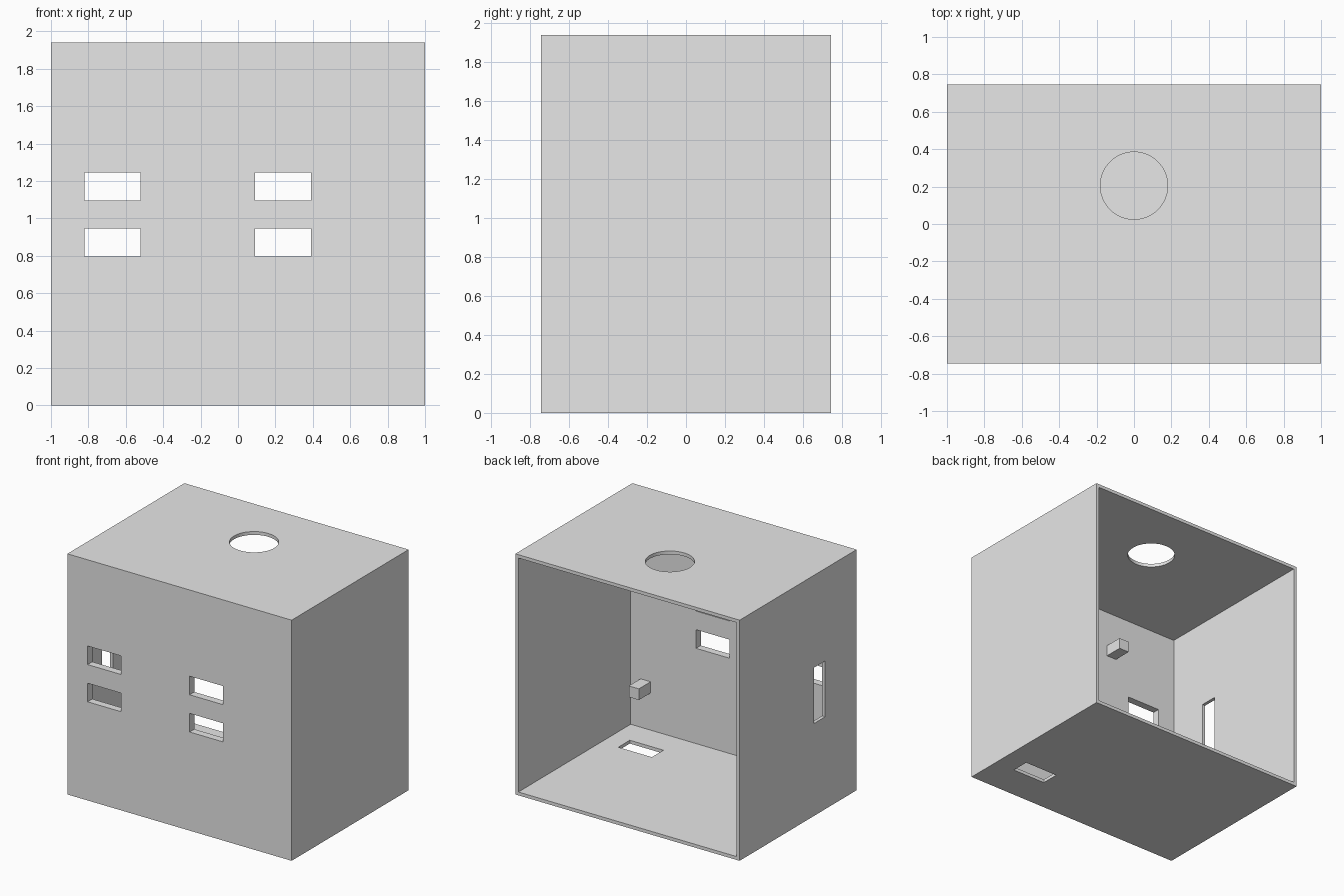
import bpy
import bmesh
from mathutils import Matrix, Vector

cube = bpy.data.objects.get("Cube")
if cube:
    bpy.data.objects.remove(cube, do_unlink=True)

grey = bpy.data.materials.new("light_grey")
grey.use_nodes = True
colour = (0.8, 0.8, 0.8, 1)
grey.diffuse_color = colour
grey.node_tree.nodes["Principled BSDF"].inputs["Base Color"].default_value = colour

WALL, FRONT = 0.027, 0.06      # sheet thickness, thicker front panel
W, D, H = 1.0, 0.745, 1.94     # half width, half depth, height


def finish(name, bm):
    mesh = bpy.data.meshes.new(name)
    bm.to_mesh(mesh)
    bm.free()
    mesh.materials.append(grey)
    obj = bpy.data.objects.new(name, mesh)
    bpy.context.collection.objects.link(obj)
    return obj


def box(name, low, high):
    low, high = Vector(low), Vector(high)
    bm = bmesh.new()
    place = Matrix.Translation((low + high) / 2) @ Matrix.Diagonal((*(high - low), 1))
    bmesh.ops.create_cube(bm, size=1, matrix=place)
    return finish(name, bm)


def cylinder(name, centre, radius, depth):
    bm = bmesh.new()
    bmesh.ops.create_cone(bm, cap_ends=True, segments=64, radius1=radius, radius2=radius,
                          depth=depth, matrix=Matrix.Translation(centre))
    return finish(name, bm)


def cut(target, cutter):
    cutter.hide_render = True
    mod = target.modifiers.new("cut", "BOOLEAN")
    mod.operation = "DIFFERENCE"
    mod.solver = "EXACT"
    mod.object = cutter
    bpy.context.view_layer.objects.active = target
    bpy.ops.object.modifier_apply(modifier=mod.name)
    bpy.data.objects.remove(cutter, do_unlink=True)


# Enclosure, hollow and open at the back
shell = box("enclosure", (-W, -D, 0), (W, D, H))
cut(shell, box("hollow", (WALL - W, FRONT - D, WALL), (W - WALL, D + 0.1, H - WALL)))

# Four display windows in the front panel
for x in (-0.82, 0.09):
    for z in (0.795, 1.095):
        cut(shell, box("window_cutter", (x, -D - 0.1, z), (x + 0.3, 0.1 - D, z + 0.15)))

# Round opening in the top
cut(shell, cylinder("top_cutter", (0, 0.205, H), 0.18, 0.2))

# Upright slot in one side wall
cut(shell, box("side_cutter", (-W - 0.1, -0.345, 0.745), (0.1 - W, -0.2, 1.195)))

# Slot in the floor
cut(shell, box("floor_cutter", (0.52, -0.455, -0.1), (0.82, -0.308, 0.1)))

# Pegs on the inside of the front panel
for name, x, z in (("lower_peg", 0.795, 0.327), ("upper_peg", -0.395, 1.53)):
    y = FRONT - D
    box(name, (x, y, z), (x + 0.09, y + 0.15, z + 0.09))
